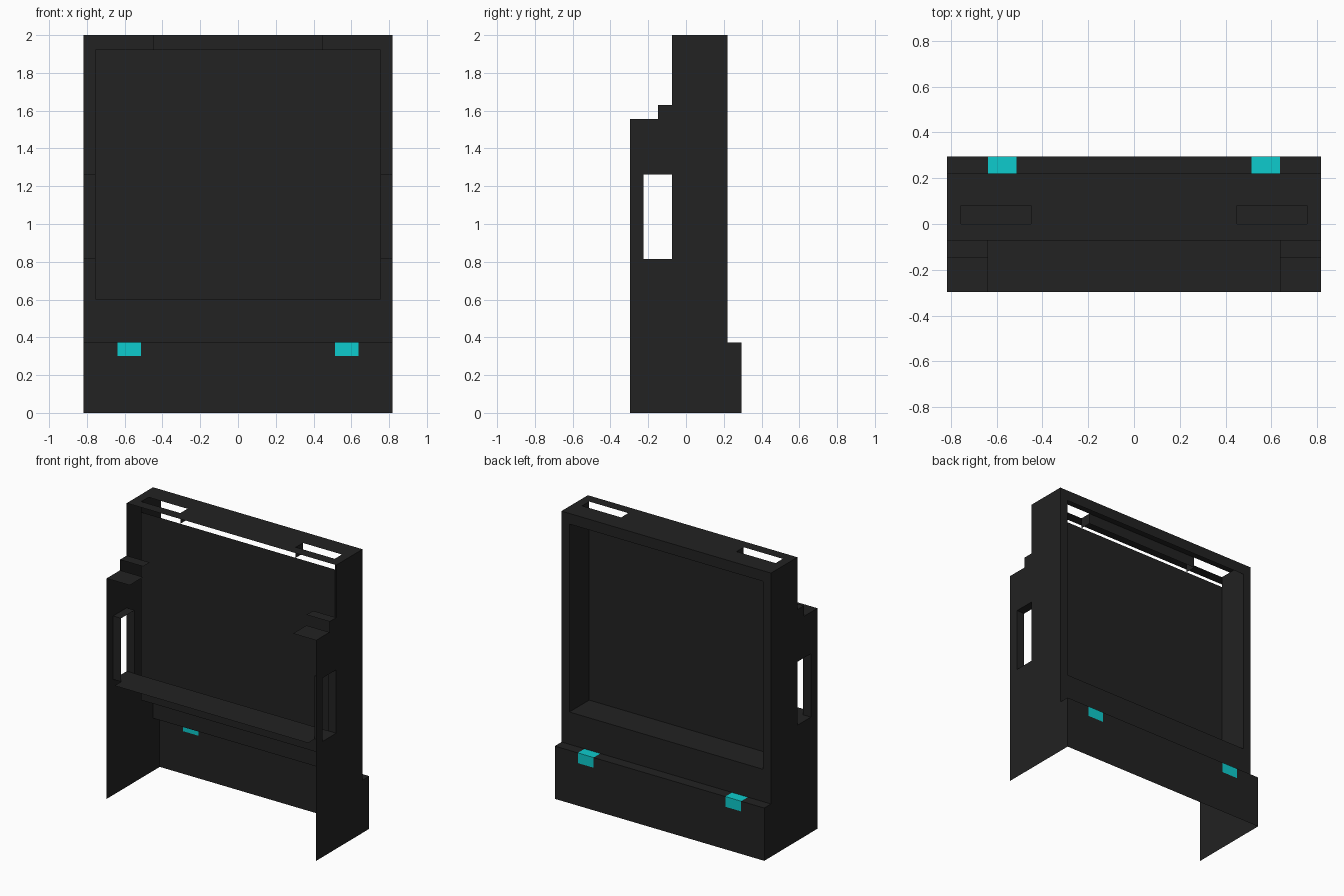
import bpy, bmesh

if "Cube" in bpy.data.objects:
    bpy.data.objects.remove(bpy.data.objects["Cube"])


def material(name, rgb):
    m = bpy.data.materials.new(name)
    m.diffuse_color = (*rgb, 1)
    m.use_nodes = True
    m.node_tree.nodes["Principled BSDF"].inputs["Base Color"].default_value = m.diffuse_color
    return m


BLACK = material("matte_black", (0.016, 0.016, 0.016))
CYAN = material("cyan", (0.004, 0.6, 0.61))


def sheet(name, *grids):
    """Thin sheet part. Each grid is (axis, position, us, vs, rule): cells in the plane
    axis = position; rule(u, v) at a cell centre gives None (cut out) or a material index."""
    bm = bmesh.new()
    for axis, pos, us, vs, rule in grids:
        for u0, u1 in zip(us, us[1:]):
            for v0, v1 in zip(vs, vs[1:]):
                idx = rule((u0 + u1) / 2, (v0 + v1) / 2) if rule else 0
                if idx is None:
                    continue
                vert = []
                for u, v in ((u0, v0), (u1, v0), (u1, v1), (u0, v1)):
                    co = [u, v]
                    co.insert("xyz".index(axis), pos)
                    vert.append(bm.verts.new(co))
                bm.faces.new(vert).material_index = idx
    bmesh.ops.remove_doubles(bm, verts=bm.verts, dist=0.0005)
    bmesh.ops.recalc_face_normals(bm, faces=bm.faces)
    me = bpy.data.meshes.new(name)
    bm.to_mesh(me)
    bm.free()
    me.materials.append(BLACK)
    me.materials.append(CYAN)
    ob = bpy.data.objects.new(name, me)
    bpy.context.collection.objects.link(ob)
    return ob


W, IN = 0.817, 0.755                 # outer and opening half widths
FRONT, MID, LIP = -0.297, -0.147, -0.073
BACK, REAR = 0.22, 0.295             # upper and lower back planes
LEDGE, SILL, HEAD, TOP = 0.372, 0.6, 1.925, 2.0
H0, H1, HY = 0.815, 1.262, -0.224    # side window
S1, S2 = 1.555, 1.63                 # shoulder heights
SLOT_X, SLOT_Y = 0.45, 0.08


# side walls: stepped outline with a window
def wall_rule(y, z):
    if HY < y < LIP and H0 < z < H1:
        return None
    limit = S1 if y < MID else S2 if y < LIP else TOP if y < BACK else LEDGE
    return 0 if z < limit else None


ys = [FRONT, HY, MID, LIP, BACK, REAR]
zs = [0, LEDGE, H0, H1, S1, S2, TOP]
for side, s in (("left", -1), ("right", 1)):
    sheet(side + "_wall", ("x", s * W, ys, zs, wall_rule))
    xs = sorted((s * IN, s * W))
    # window lining
    sheet(side + "_window_lining",
          ("y", HY, xs, [H0, H1], None), ("y", LIP, xs, [H0, H1], None),
          ("z", H0, xs, [HY, LIP], None), ("z", H1, xs, [HY, LIP], None))
    # flat shoulder plates
    xs = sorted((s * 0.637, s * W))
    sheet(side + "_lower_shoulder", ("z", S1, xs, [FRONT, MID], None))
    sheet(side + "_upper_shoulder", ("z", S2, xs, [MID, LIP], None))


# back panel with an opening, and stepped lower skirt with cyan corner tabs
def back_rule(x, z):
    return None if abs(x) < IN and SILL < z < HEAD else 0


def tab_rule(x, v):
    return 1 if 0.514 < abs(x) < 0.637 and v > 0.22 and (v < 0.295 or v > 0.3) else 0


tab_xs = [-W, -0.637, -0.514, 0.514, 0.637, W]
sheet("back_frame", ("y", BACK, [-W, -IN, IN, W], [LEDGE, SILL, HEAD, TOP], back_rule))
sheet("back_skirt",
      ("y", REAR, tab_xs, [0, 0.3, LEDGE], tab_rule),
      ("z", LEDGE, tab_xs, [BACK, REAR], tab_rule))

# recessed panel with its sill and sides
sheet("recess",
      ("y", 0.0, [-IN, IN], [SILL, HEAD], None),
      ("z", SILL, [-IN, IN], [0.0, BACK], None),
      ("x", -IN, [0.0, BACK], [SILL, TOP], None),
      ("x", IN, [0.0, BACK], [SILL, TOP], None))


# top plate with two slots, and the lip hanging between them
def top_rule(x, y):
    return None if SLOT_X < abs(x) < IN and 0 < y < SLOT_Y else 0


sheet("top_plate", ("z", TOP, [-W, -IN, -SLOT_X, SLOT_X, IN, W],
                    [LIP, 0.0, SLOT_Y, BACK], top_rule))
sheet("top_lip",
      ("y", SLOT_Y, [-SLOT_X, SLOT_X], [HEAD, TOP], None),
      ("x", -SLOT_X, [0.0, SLOT_Y], [HEAD, TOP], None),
      ("x", SLOT_X, [0.0, SLOT_Y], [HEAD, TOP], None))

# front shelf
sheet("front_shelf", ("z", H0, [-IN, IN], [FRONT, LIP], None))
